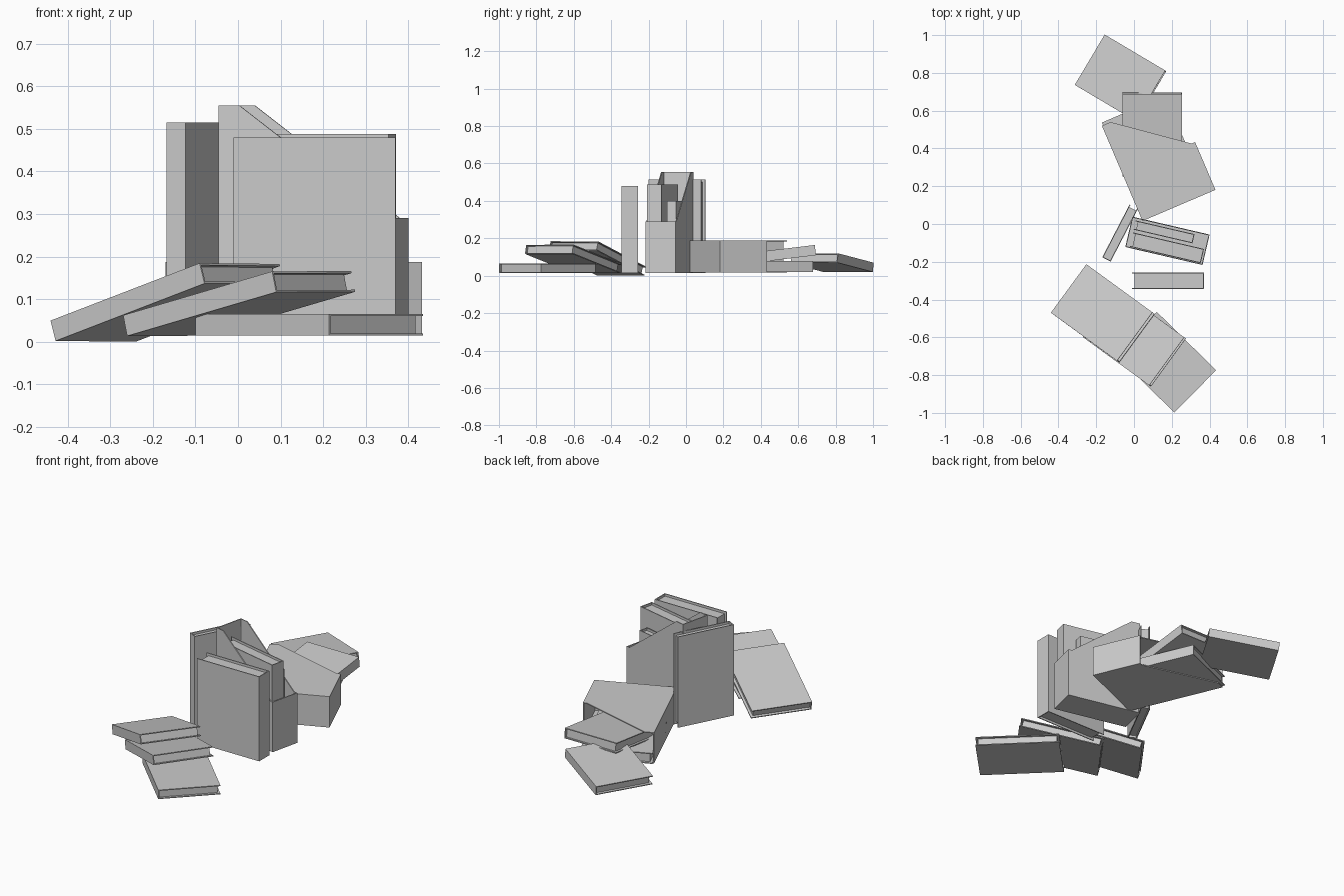
import bpy, bmesh
from mathutils import Matrix, Vector

if "Cube" in bpy.data.objects:
    bpy.data.objects.remove(bpy.data.objects["Cube"])


def frame(origin, xdir, zdir):
    """Matrix whose local z is the spine direction and local x runs away from the spine."""
    z = Vector(zdir).normalized()
    y = z.cross(Vector(xdir)).normalized()
    x = y.cross(z)
    m = Matrix((x, y, z)).transposed().to_4x4()
    m.translation = Vector(origin)
    return m


def prism(bm, points, direction):
    """Closed prism: a flat outline of 3D points swept along a direction."""
    face = bm.faces.new([bm.verts.new(p) for p in points])
    out = bmesh.ops.extrude_face_region(bm, geom=[face])
    moved = [v for v in out["geom"] if isinstance(v, bmesh.types.BMVert)]
    bmesh.ops.translate(bm, verts=moved, vec=direction)


def box(bm, x0, x1, y0, y1, z0, z1):
    prism(bm, [(x0, y0, z0), (x1, y0, z0), (x1, y1, z0), (x0, y1, z0)], (0, 0, z1 - z0))


def finish(bm, name, matrix):
    bmesh.ops.recalc_face_normals(bm, faces=bm.faces)
    mesh = bpy.data.meshes.new(name)
    bm.to_mesh(mesh)
    bm.free()
    obj = bpy.data.objects.new(name, mesh)
    obj.matrix_world = matrix
    bpy.context.collection.objects.link(obj)


def book(name, origin, xdir, zdir, w, t, h):
    """U-shaped cover around a page block set back on the three open sides."""
    m = frame(origin, xdir, zdir)
    c, inset, r = 0.005, 0.013, t / 2
    bm = bmesh.new()
    u = [(0, -r), (w, -r), (w, c - r), (c, c - r), (c, r - c), (w, r - c), (w, r), (0, r)]
    prism(bm, [(x, y, 0) for x, y in u], (0, 0, h))
    finish(bm, name + "_cover", m)
    bm = bmesh.new()
    box(bm, c, w - inset, c - r, r - c, inset, h - inset)
    finish(bm, name + "_pages", m)


def magazine_file(name, origin, xdir, zdir, d=0.42, t=0.165, h=0.54, low=0.275):
    """Open holder with sloping sides, a tall back and a low front."""
    c, r = 0.005, t / 2
    bm = bmesh.new()
    side = [(0, 0), (d, 0), (d, low), (d - 0.02, low), (0.05, h), (0, h)]
    for y in (-r, r - c):
        prism(bm, [(x, y, z) for x, z in side], (0, c, 0))
    box(bm, 0, c, c - r, r - c, 0, h)
    box(bm, d - c, d, c - r, r - c, 0, low)
    box(bm, c, d - c, c - r, r - c, 0, c)
    finish(bm, name, frame(origin, xdir, zdir))


UP = (0, 0, 1)

# Standing file with two books in it
magazine_file("standing_file", (-0.0275, -0.0415, 0.015), (0.974, -0.226, 0), UP)
book("large_filed_book", (0.362, -0.170, 0.02), (-0.974, 0.226, 0), UP, 0.385, 0.078, 0.468)
book("small_filed_book", (0.315, -0.078, 0.02), (-0.974, 0.226, 0), UP, 0.32, 0.05, 0.38)

# Books standing beside the file
book("front_standing_book", (0.37, -0.30, 0.015), (-1, 0, 0), UP, 0.38, 0.088, 0.465)
book("side_standing_book", (-0.146, -0.188, 0.015), (0.145, 0.28, 0), UP, 0.315, 0.05, 0.50)

# Fallen stack in front
book("bottom_stack_book", (-0.10, -0.69, 0.04), (0.215, 0.23, 0), (0.315, -0.31, 0), 0.315, 0.05, 0.44)
book("middle_stack_book", (-0.265, -0.603, 0.038), (0.182, 0.255, 0), (0.35, -0.255, 0.103), 0.315, 0.05, 0.445)
book("top_stack_book", (-0.434, -0.474, 0.026), (0.193, 0.253, 0), (0.35, -0.255, 0.135), 0.318, 0.05, 0.453)

# Toppled file with books sliding out
magazine_file("toppled_file", (0.045, 0.016, 0.102), (0.385, 0.174, 0), (-0.215, 0.504, 0), h=0.548, t=0.17)
book("lower_sliding_book", (0.35, 0.248, 0.05), (-0.92, -0.39, 0), (-0.393, 0.92, 0), 0.365, 0.058, 0.47)
book("upper_sliding_book", (0.255, 0.255, 0.084), (-1, 0, 0), (0, 0.99, 0.12), 0.315, 0.055, 0.44)
book("loose_back_book", (0.168, 0.811, 0.095), (-0.16, -0.265, 0), (-0.32, 0.19, -0.05), 0.31, 0.05, 0.376)
